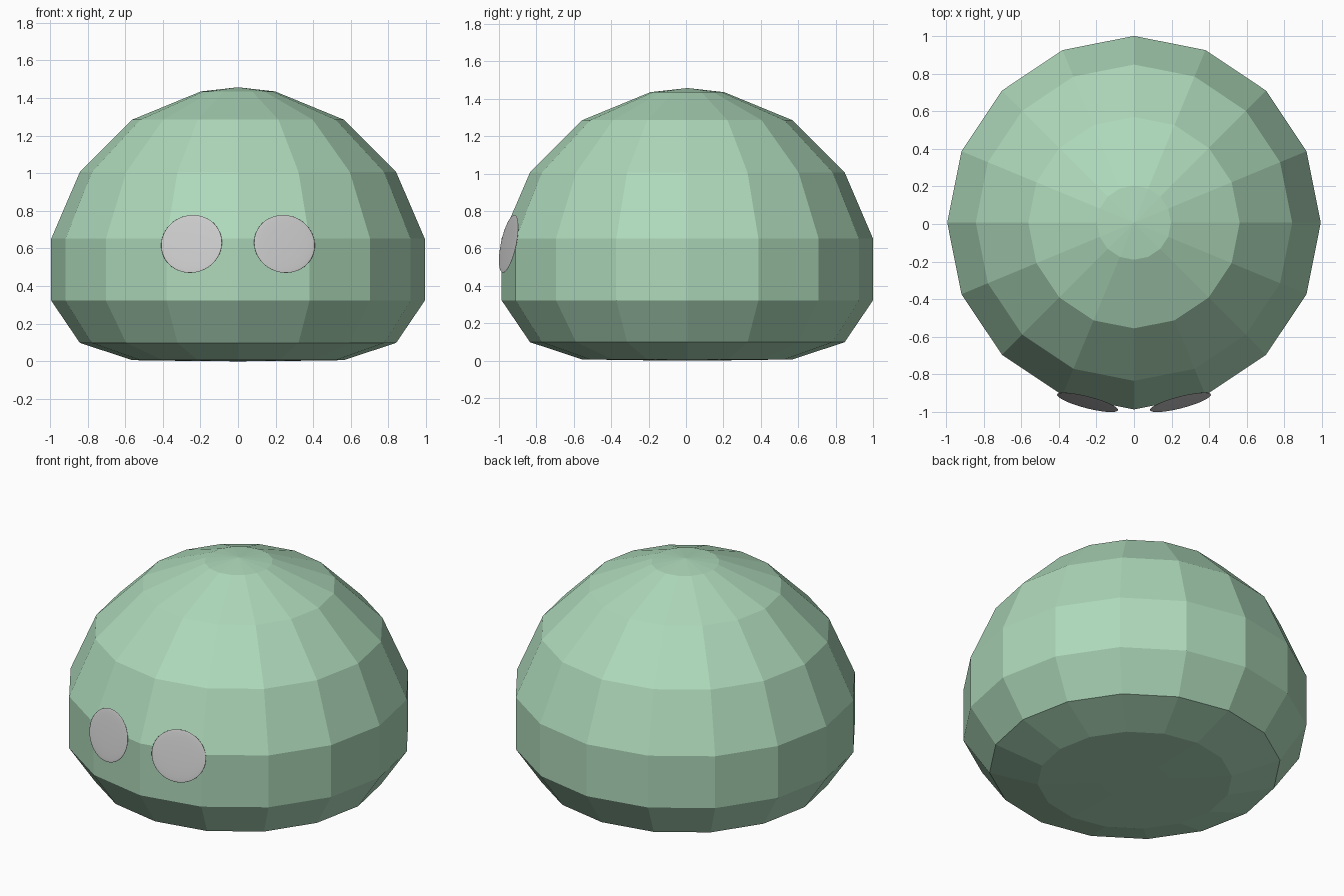
import bpy, bmesh, math
from mathutils import Matrix, Vector

if "Cube" in bpy.data.objects:
    bpy.data.objects.remove(bpy.data.objects["Cube"])


def add_object(name, bm, color=None):
    bmesh.ops.recalc_face_normals(bm, faces=bm.faces)
    mesh = bpy.data.meshes.new(name)
    bm.to_mesh(mesh)
    bm.free()
    ob = bpy.data.objects.new(name, mesh)
    bpy.context.collection.objects.link(ob)
    if color:
        mat = bpy.data.materials.new(name + "_color")
        mat.diffuse_color = color
        mat.use_nodes = True
        mat.node_tree.nodes["Principled BSDF"].inputs["Base Color"].default_value = mat.diffuse_color
        mesh.materials.append(mat)
    return ob


# Body: 16-sided faceted dome with a flattened underside (radius, height)
PROFILE = [(0.197, 0.001), (0.562, 0.006), (0.841, 0.098), (0.993, 0.322),
           (0.993, 0.652), (0.841, 1.006), (0.562, 1.285), (0.197, 1.435)]
SIDES = 16
CENTRE_Y = 0.007

bm = bmesh.new()
rings = []
for r, z in PROFILE:
    angles = [2 * math.pi * i / SIDES for i in range(SIDES)]
    rings.append([bm.verts.new((r * math.cos(a), CENTRE_Y + r * math.sin(a), z))
                  for a in angles])
bottom = bm.verts.new((0, CENTRE_Y, 0))
top = bm.verts.new((0, CENTRE_Y, 1.457))
for i in range(SIDES):
    j = (i + 1) % SIDES
    for low, high in zip(rings, rings[1:]):
        bm.faces.new((low[i], low[j], high[j], high[i]))
    bm.faces.new((bottom, rings[0][j], rings[0][i]))
    bm.faces.new((top, rings[-1][i], rings[-1][j]))
add_object("body", bm, (0.42, 0.69, 0.49, 1))

# Eyes: thin flattened spheres lying against the front of the body
for name, side in (("eye_right", 1), ("eye_left", -1)):
    bm = bmesh.new()
    bmesh.ops.create_uvsphere(bm, u_segments=48, v_segments=24, radius=1)
    place = (Matrix.Translation(Vector((side * 0.247, -0.948, 0.624)))
             @ Matrix.Rotation(side * math.radians(14.5), 4, 'Z')
             @ Matrix.Rotation(math.radians(-11.5), 4, 'X')
             @ Matrix.Diagonal((0.167, 0.006, 0.157, 1)))
    bmesh.ops.transform(bm, matrix=place, verts=bm.verts)
    for f in bm.faces:
        f.smooth = True
    add_object(name, bm)
